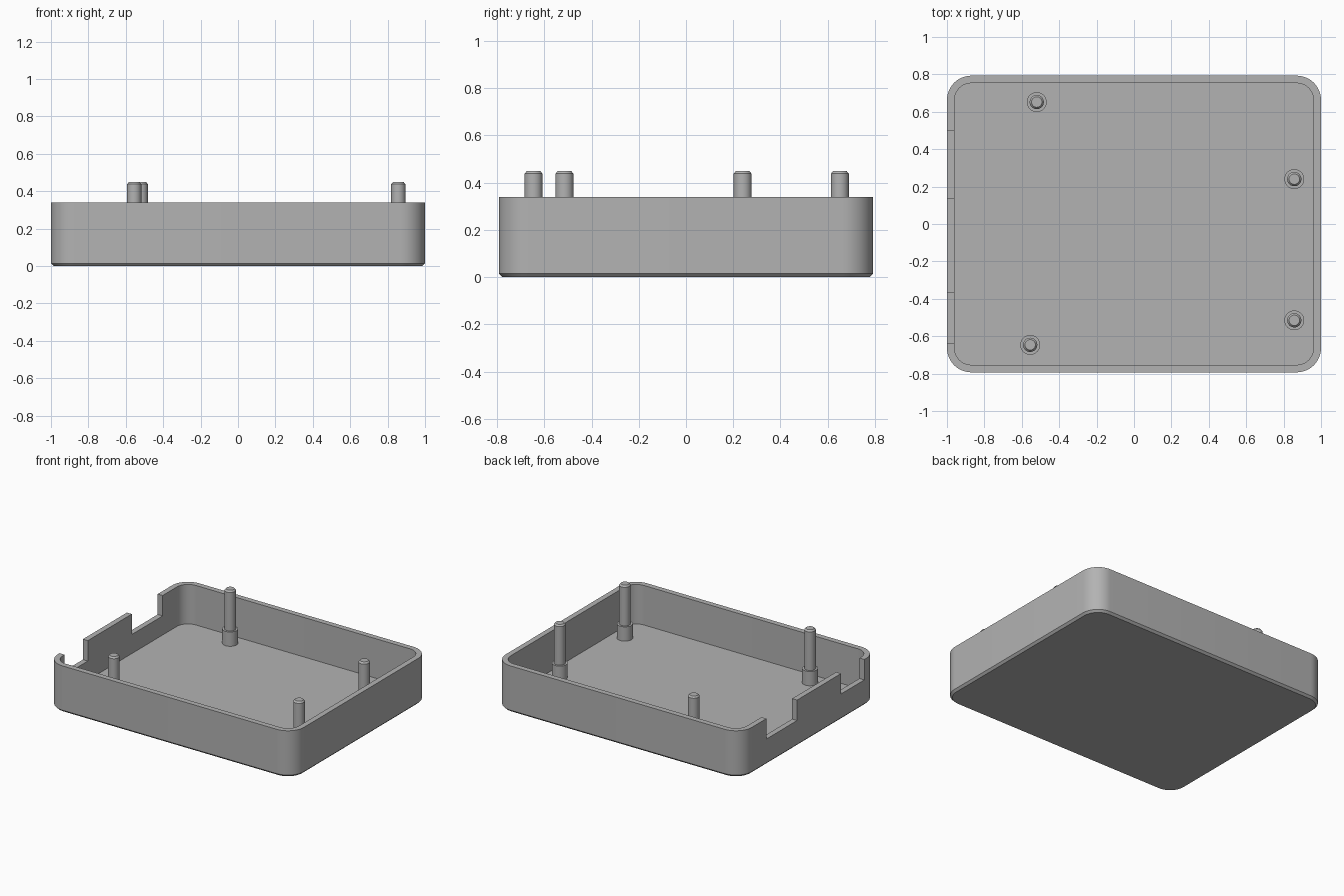
import bpy
import bmesh
from math import cos, sin, pi, radians

if "Cube" in bpy.data.objects:
    bpy.data.objects.remove(bpy.data.objects["Cube"], do_unlink=True)

WIDTH, DEPTH, HEIGHT = 2.0, 1.586, 0.34
WALL, FLOOR, CHAMFER, CORNER = 0.04, 0.05, 0.015, 0.13

grey = bpy.data.materials.new("plain grey")
grey.use_nodes = True
colour = (0.45, 0.45, 0.45, 1)
grey.diffuse_color = colour
grey.node_tree.nodes["Principled BSDF"].inputs["Base Color"].default_value = colour


def rounded_ring(inset, z, steps=12):
    """Rounded rectangle, inset from the outer outline."""
    r = CORNER - inset
    cx, cy = WIDTH / 2 - CORNER, DEPTH / 2 - CORNER
    points = []
    for i, (sx, sy) in enumerate([(1, 1), (-1, 1), (-1, -1), (1, -1)]):
        for k in range(steps + 1):
            a = (i + k / steps) * pi / 2
            points.append((sx * cx + r * cos(a), sy * cy + r * sin(a), z))
    return points


def round_ring(x, y, r, z, steps=40):
    return [(x + r * cos(2 * pi * k / steps), y + r * sin(2 * pi * k / steps), z)
            for k in range(steps)]


def skin(name, rings):
    """Join successive rings with faces and cap both ends."""
    bm = bmesh.new()
    loops = [[bm.verts.new(p) for p in ring] for ring in rings]
    for low, high in zip(loops, loops[1:]):
        n = len(low)
        for i in range(n):
            j = (i + 1) % n
            bm.faces.new((low[i], low[j], high[j], high[i]))
    bm.faces.new(loops[0][::-1])
    bm.faces.new(loops[-1])
    bmesh.ops.recalc_face_normals(bm, faces=bm.faces)
    mesh = bpy.data.meshes.new(name)
    bm.to_mesh(mesh)
    bm.free()
    mesh.materials.append(grey)
    obj = bpy.data.objects.new(name, mesh)
    bpy.context.collection.objects.link(obj)
    return obj


def smooth(obj):
    bpy.ops.object.select_all(action="DESELECT")
    obj.select_set(True)
    bpy.context.view_layer.objects.active = obj
    bpy.ops.object.shade_smooth_by_angle(angle=radians(30))


# Open tray with a chamfered underside
tray = skin("tray", [rounded_ring(CHAMFER, 0), rounded_ring(0, CHAMFER),
                     rounded_ring(0, HEIGHT), rounded_ring(WALL, HEIGHT),
                     rounded_ring(WALL, FLOOR)])

# Two connector notches in the right wall
NOTCH_BOTTOM = 0.19
for name, y0, y1 in [("rear", 0.14, 0.497), ("front", -0.64, -0.37)]:
    bpy.ops.mesh.primitive_cube_add(size=1, location=(-1, (y0 + y1) / 2, NOTCH_BOTTOM + 0.25))
    cutter = bpy.context.object
    cutter.name = name + "_notch_cutter"
    cutter.scale = (0.2, y1 - y0, 0.5)
    cutter.hide_render = True
    bpy.context.view_layer.update()
    cut = tray.modifiers.new(name + " notch", "BOOLEAN")
    cut.operation, cut.solver, cut.object = "DIFFERENCE", "EXACT", cutter
    bpy.context.view_layer.objects.active = tray
    bpy.ops.object.modifier_apply(modifier=cut.name)
    bpy.data.objects.remove(cutter, do_unlink=True)
smooth(tray)

# Stepped mounting posts with chamfered tips
POST, STANDOFF, TIP = 0.038, 0.053, 0.028
STEP, TOP = 0.155, 0.45
posts = {"rear_right": (-0.52, 0.652), "rear_left": (0.857, 0.24),
         "front_left": (0.857, -0.515), "front_right": (-0.555, -0.646)}
for name, (x, y) in posts.items():
    profile = [(STANDOFF, FLOOR - 0.01), (STANDOFF, STEP), (POST, STEP),
               (POST, TOP - 0.012), (TIP, TOP)]
    smooth(skin(name + "_post", [round_ring(x, y, r, z) for r, z in profile]))
